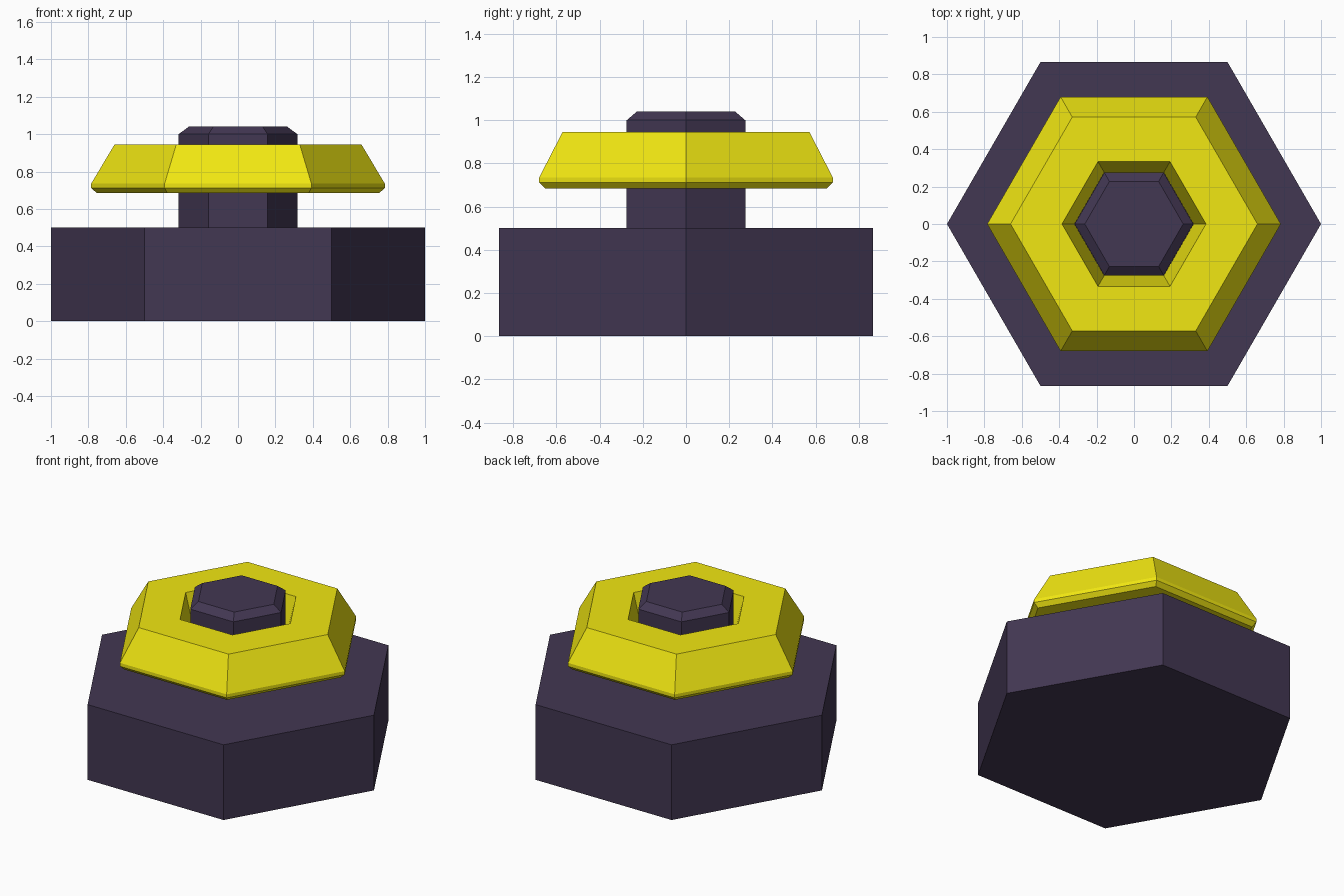
import bpy, bmesh
from math import cos, sin, radians

if "Cube" in bpy.data.objects:
    bpy.data.objects.remove(bpy.data.objects["Cube"])

SIDES = 6


def material(name, rgb):
    m = bpy.data.materials.new(name)
    m.diffuse_color = (*rgb, 1)
    m.use_nodes = True
    m.node_tree.nodes["Principled BSDF"].inputs["Base Color"].default_value = m.diffuse_color
    return m


def hex_part(name, profile, mat, ring=False):
    """Sweep (radius, z) points around z in six flat steps; a ring closes its profile, a solid gets caps."""
    bm = bmesh.new()
    loops = [[bm.verts.new((r * cos(radians(60 * i)), r * sin(radians(60 * i)), z))
              for i in range(SIDES)] for r, z in profile]
    pairs = list(zip(loops, loops[1:]))
    if ring:
        pairs.append((loops[-1], loops[0]))
    else:
        bm.faces.new(loops[0][::-1])
        bm.faces.new(loops[-1])
    for a, b in pairs:
        for i in range(SIDES):
            j = (i + 1) % SIDES
            bm.faces.new((a[i], a[j], b[j], b[i]))
    bmesh.ops.recalc_face_normals(bm, faces=bm.faces)
    mesh = bpy.data.meshes.new(name)
    bm.to_mesh(mesh)
    bm.free()
    mesh.materials.append(mat)
    obj = bpy.data.objects.new(name, mesh)
    bpy.context.collection.objects.link(obj)
    return obj


dark = material("dark_purple", (0.055, 0.038, 0.085))
yellow = material("yellow", (0.88, 0.80, 0.006))

# Base block with the chamfered post rising from it
hex_part("base_and_post", [(1, 0), (1, 0.5), (0.317, 0.5), (0.317, 1.0), (0.263, 1.04)], dark)

# Bevelled collar with a tapered hole around the post
hex_part("collar", [(0.318, 0.685), (0.755, 0.685), (0.785, 0.712), (0.785, 0.735),
                    (0.66, 0.945), (0.385, 0.945)], yellow, ring=True)
